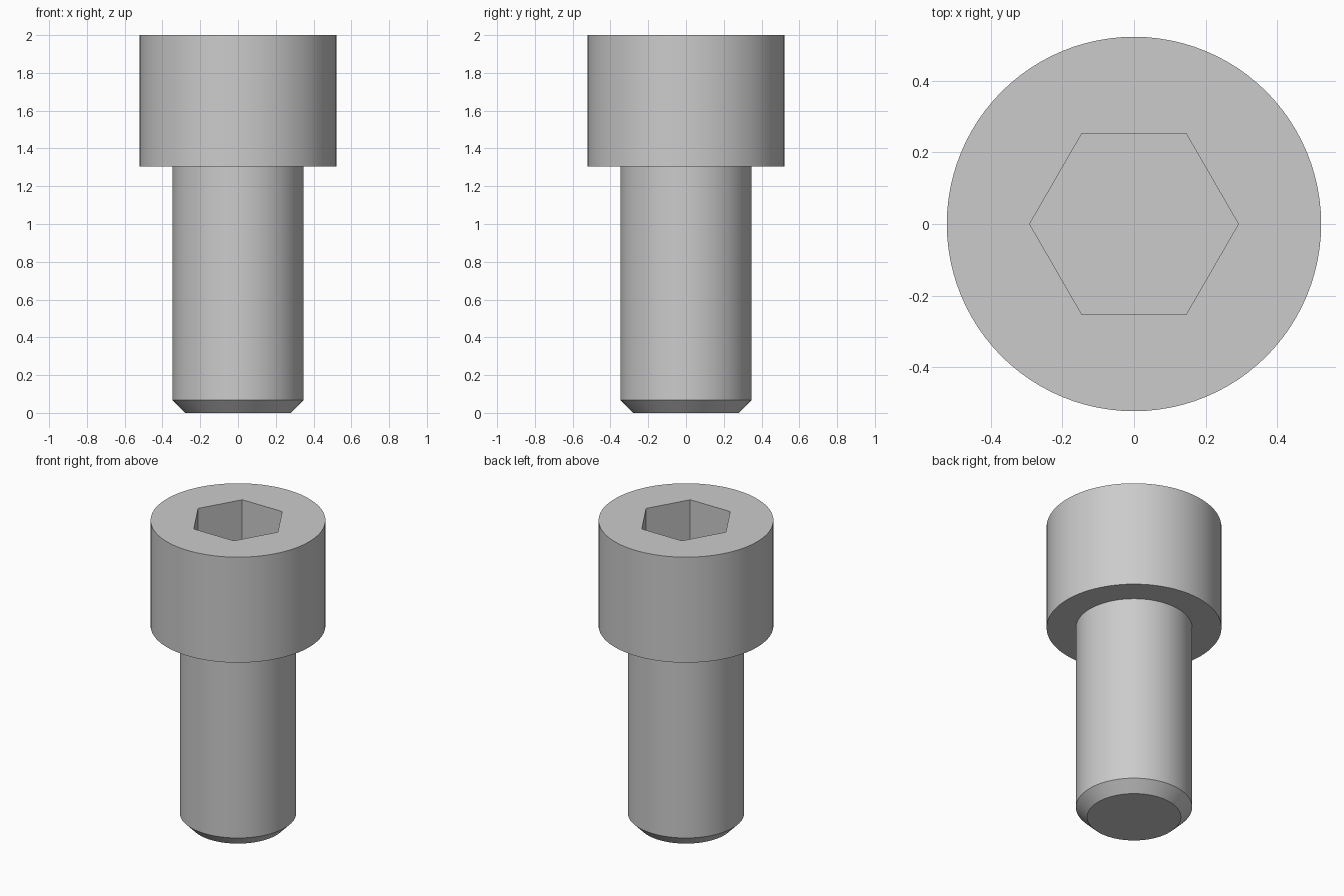
import bpy
import bmesh
from math import pi, radians
from mathutils import Matrix

SIDES = 96
HEIGHT = 2.0
HEAD_BASE = 1.305
HEAD_RADIUS = 0.522
SHANK_RADIUS = 0.347
TIP_RADIUS = 0.28
CHAMFER = 0.068
SOCKET_RADIUS = 0.291
SOCKET_DEPTH = 0.35

cube = bpy.data.objects.get("Cube")
if cube:
    bpy.data.objects.remove(cube, do_unlink=True)

steel = bpy.data.materials.new("grey steel")
steel.use_nodes = True
colour = (0.6, 0.6, 0.6, 1)
steel.diffuse_color = colour
steel.node_tree.nodes["Principled BSDF"].inputs["Base Color"].default_value = colour


def add_object(name, bm):
    bmesh.ops.recalc_face_normals(bm, faces=bm.faces)
    mesh = bpy.data.meshes.new(name)
    bm.to_mesh(mesh)
    bm.free()
    mesh.materials.append(steel)
    obj = bpy.data.objects.new(name, mesh)
    bpy.context.collection.objects.link(obj)
    return obj


def lathe(name, profile):
    """Closed solid turned about z from (radius, height) points."""
    bm = bmesh.new()
    rings = []
    for radius, z in profile:
        ring = bmesh.ops.create_circle(bm, segments=SIDES, radius=radius,
                                       matrix=Matrix.Translation((0, 0, z)))
        rings.append(ring["verts"])
    for low, high in zip(rings, rings[1:]):
        for i in range(SIDES):
            j = (i + 1) % SIDES
            bm.faces.new((low[i], low[j], high[j], high[i]))
    bm.faces.new(rings[0])
    bm.faces.new(rings[-1])
    return add_object(name, bm)


# Screw body: chamfered tip, plain shank, cylindrical head
screw = lathe("cap_screw", [
    (TIP_RADIUS, 0), (SHANK_RADIUS, CHAMFER), (SHANK_RADIUS, HEAD_BASE),
    (HEAD_RADIUS, HEAD_BASE), (HEAD_RADIUS, HEIGHT)])

# Hexagonal socket, cut down from the top with corners on the x axis
bm = bmesh.new()
bmesh.ops.create_cone(bm, cap_ends=True, segments=6, radius1=SOCKET_RADIUS,
                      radius2=SOCKET_RADIUS, depth=2 * SOCKET_DEPTH,
                      matrix=Matrix.Translation((0, 0, HEIGHT))
                      @ Matrix.Rotation(pi / 2, 4, "Z"))
cutter = add_object("socket_cutter", bm)
corner = max(v.co.x for v in cutter.data.vertices)
if corner < SOCKET_RADIUS * 0.95:
    cutter.data.transform(Matrix.Rotation(pi / 6, 4, "Z"))
cutter.hide_render = True

cut = screw.modifiers.new("hex socket", "BOOLEAN")
cut.operation = "DIFFERENCE"
cut.solver = "EXACT"
cut.object = cutter

bpy.ops.object.select_all(action="DESELECT")
screw.select_set(True)
bpy.context.view_layer.objects.active = screw
bpy.ops.object.modifier_apply(modifier=cut.name)
bpy.data.objects.remove(cutter, do_unlink=True)

# Round walls smooth, rims and socket edges crisp
bpy.ops.object.shade_smooth_by_angle(angle=radians(30))
